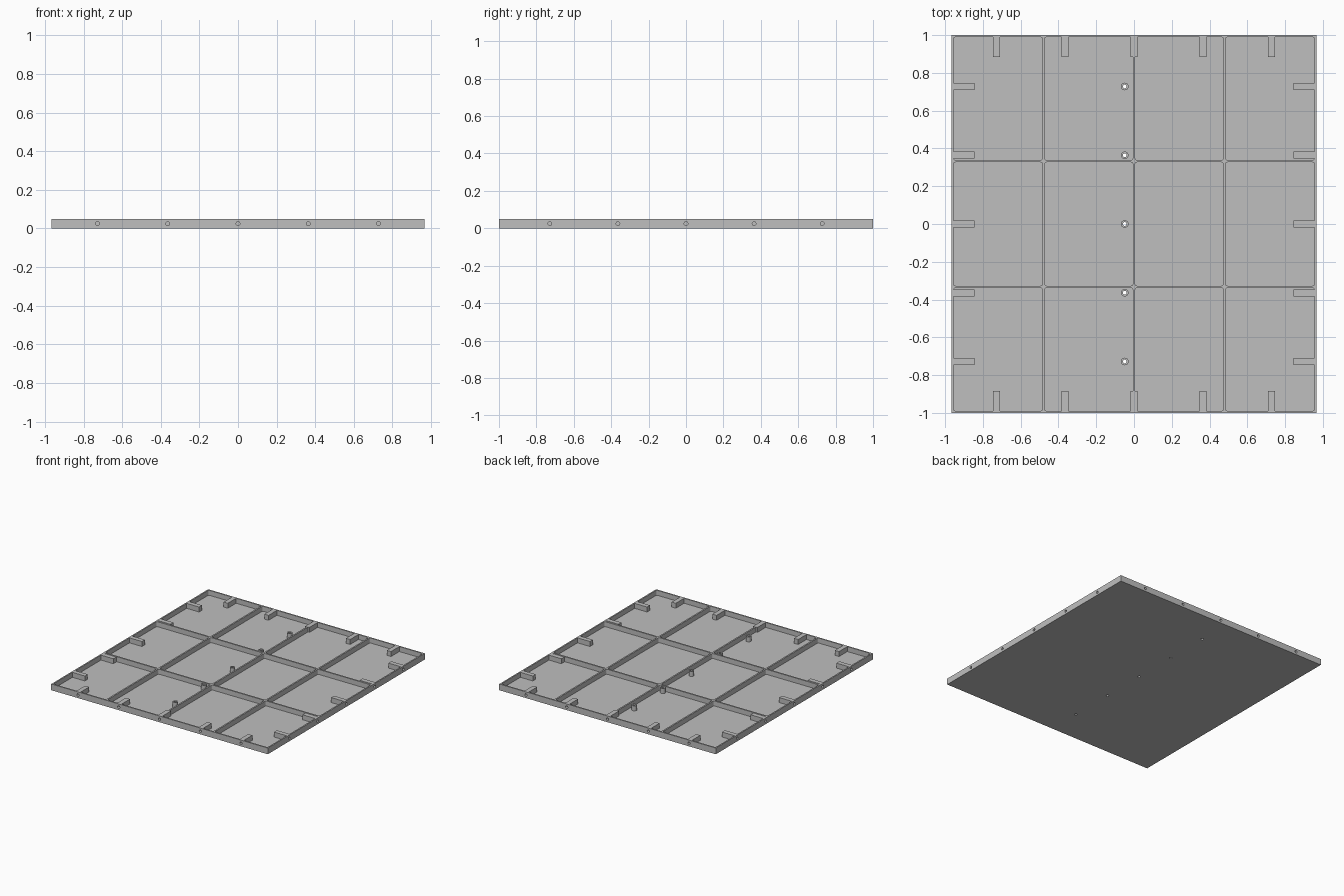
import bpy, bmesh
from mathutils import Matrix, Vector

HALF_X, HALF_Y, HEIGHT = 0.966, 1.0, 0.05
WALL, RIB, FLOOR = 0.011, 0.012, 0.01
STEP = 0.364                       # spacing of tabs, bosses and holes
SPOTS = [i * STEP for i in range(-2, 3)]
OVER = 0.02                        # cutter overshoot

old = bpy.data.objects.get("Cube")
if old:
    bpy.data.objects.remove(old, do_unlink=True)

grey = bpy.data.materials.new("grey plastic")
grey.use_nodes = True
COLOUR = (0.52, 0.52, 0.52, 1)
grey.diffuse_color = COLOUR
grey.node_tree.nodes["Principled BSDF"].inputs["Base Color"].default_value = COLOUR


def box(bm, x0, x1, y0, y1, z0, z1, corner=0):
    """Box between limits, with optional rounded upright corners."""
    size = Vector((x1 - x0, y1 - y0, z1 - z0))
    mid = Vector((x0 + x1, y0 + y1, z0 + z1)) / 2
    verts = bmesh.ops.create_cube(
        bm, size=1, matrix=Matrix.Translation(mid) @ Matrix.Diagonal((*size, 1)))["verts"]
    if corner:
        edges = {e for v in verts for e in v.link_edges
                 if abs(e.verts[0].co.z - e.verts[1].co.z) > 0.001}
        bmesh.ops.bevel(bm, geom=list(edges), offset=corner, segments=4,
                        profile=0.5, affect='EDGES')


def cylinder(bm, centre, radius, length, axis='Z'):
    turn = {'X': Matrix.Rotation(1.5707963, 4, 'Y'),
            'Y': Matrix.Rotation(1.5707963, 4, 'X'), 'Z': Matrix()}[axis]
    bmesh.ops.create_cone(bm, cap_ends=True, segments=32, radius1=radius, radius2=radius,
                          depth=length, matrix=Matrix.Translation(centre) @ turn)


def finish(bm, name, helper=False):
    mesh = bpy.data.meshes.new(name)
    bm.to_mesh(mesh)
    bm.free()
    mesh.materials.append(grey)
    obj = bpy.data.objects.new(name, mesh)
    bpy.context.collection.objects.link(obj)
    obj.hide_render = helper
    return obj


def boolean(target, tool, operation):
    mod = target.modifiers.new(tool.name, 'BOOLEAN')
    mod.object, mod.operation, mod.solver = tool, operation, 'EXACT'
    bpy.context.view_layer.objects.active = target
    bpy.ops.object.modifier_apply(modifier=mod.name)
    bpy.data.objects.remove(tool, do_unlink=True)


# Solid slab
bm = bmesh.new()
box(bm, -HALF_X, HALF_X, -HALF_Y, HALF_Y, 0, HEIGHT)
panel = finish(bm, "ribbed_panel")


# Pockets that leave the outer wall and the ribs
def spans(half, ribs):
    starts = [-half + WALL] + [r + RIB / 2 for r in ribs]
    ends = [r - RIB / 2 for r in ribs] + [half - WALL]
    return list(zip(starts, ends))


bm = bmesh.new()
for x0, x1 in spans(HALF_X, (-0.479, 0, 0.479)):
    for y0, y1 in spans(HALF_Y, (-0.333, 0.333)):
        box(bm, x0, x1, y0, y1, FLOOR, HEIGHT + OVER, 0.01)
pockets = finish(bm, "pocket_cutter", True)

# Screw tabs along the four walls, kept out of the pockets
bm = bmesh.new()
W, LENGTH = 0.0185, 0.122
for s in SPOTS:
    for side in (-1, 1):
        ends = sorted((side * (HALF_Y - 0.003), side * (HALF_Y - LENGTH + 0.005)))
        box(bm, s - W, s + W, *ends, FLOOR - 0.005, HEIGHT + 2 * OVER)
        ends = sorted((side * (HALF_X - 0.003), side * (HALF_X - LENGTH)))
        box(bm, *ends, s - W, s + W, FLOOR - 0.005, HEIGHT + 2 * OVER)
# Hollow bosses beside the middle rib
BOSS_X = -0.049
for s in SPOTS:
    cylinder(bm, (BOSS_X, s, HEIGHT / 2 + OVER), 0.02, HEIGHT + OVER)
boolean(pockets, finish(bm, "tabs_and_bosses", True), 'DIFFERENCE')
boolean(panel, pockets, 'DIFFERENCE')

# Screw holes: through the bosses and into the edge tabs
bm = bmesh.new()
for s in SPOTS:
    cylinder(bm, (BOSS_X, s, HEIGHT / 2), 0.01, HEIGHT + 2 * OVER)
    for side in (-1, 1):
        cylinder(bm, (s, side * HALF_Y, HEIGHT / 2), 0.01, 0.16, 'Y')
        cylinder(bm, (side * HALF_X, s, HEIGHT / 2), 0.01, 0.16, 'X')
boolean(panel, finish(bm, "hole_cutter", True), 'DIFFERENCE')

# Smooth round surfaces, crisp edges
bpy.ops.object.select_all(action='DESELECT')
panel.select_set(True)
bpy.context.view_layer.objects.active = panel
bpy.ops.object.shade_smooth_by_angle(angle=0.6)
